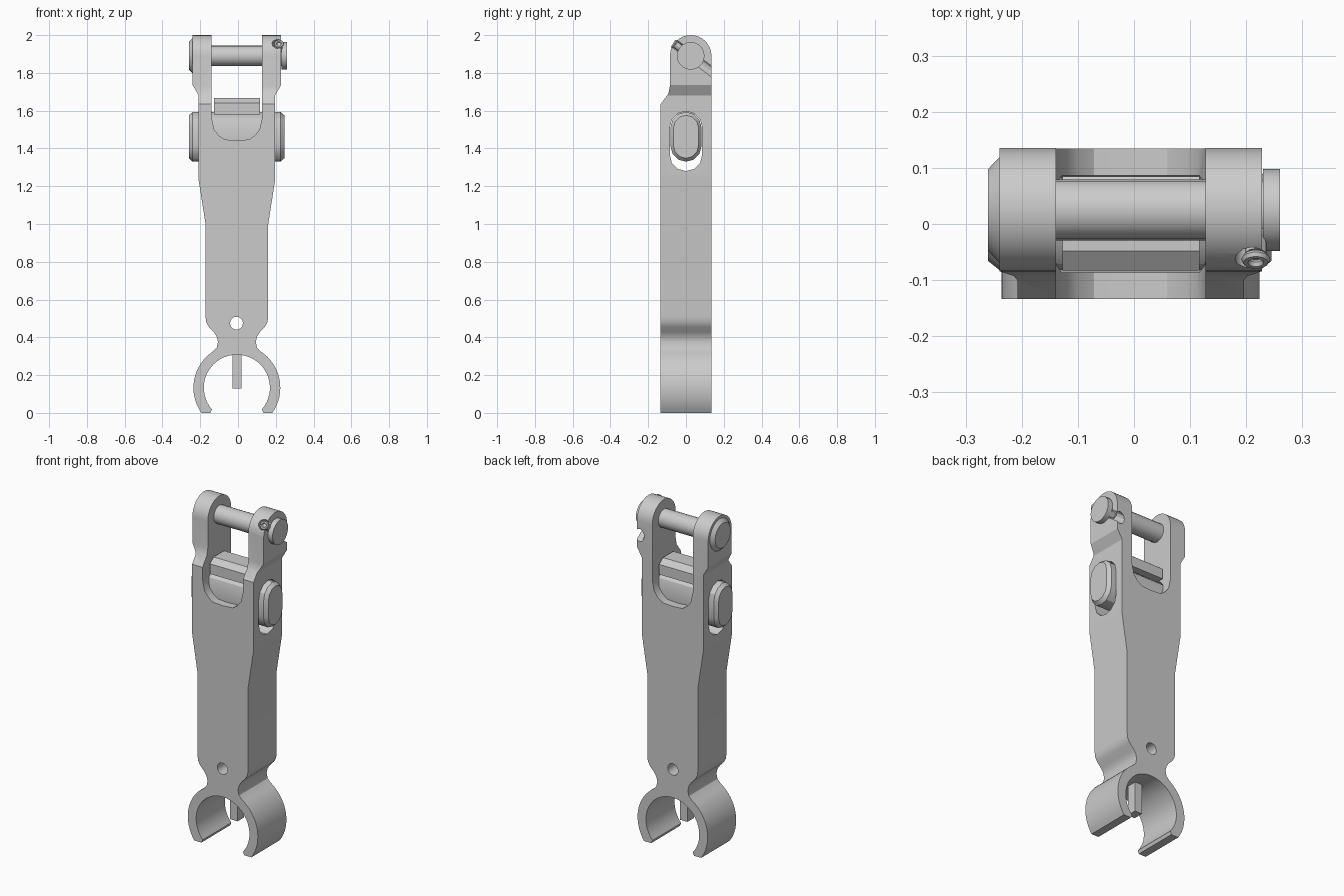
import bpy, bmesh
from math import sin, cos, pi, radians, asin, atan2
from mathutils import Vector

if "Cube" in bpy.data.objects:
    bpy.data.objects.remove(bpy.data.objects["Cube"])

CX = -0.006           # body symmetry line in x
PY, PZ = 0.025, 1.89  # upper pin axis


def loft(name, rings):
    """Skin a list of closed point loops and cap both ends."""
    bm = bmesh.new()
    vs = [[bm.verts.new(p) for p in r] for r in rings]
    n = len(vs[0])
    for a, b in zip(vs, vs[1:]):
        for i in range(n):
            j = (i + 1) % n
            bm.faces.new((a[i], a[j], b[j], b[i]))
    bm.faces.new(vs[0][::-1])
    bm.faces.new(vs[-1])
    bmesh.ops.recalc_face_normals(bm, faces=bm.faces)
    me = bpy.data.meshes.new(name)
    bm.to_mesh(me)
    bm.free()
    ob = bpy.data.objects.new(name, me)
    bpy.context.collection.objects.link(ob)
    return ob


def activate(ob):
    bpy.ops.object.select_all(action='DESELECT')
    ob.select_set(True)
    bpy.context.view_layer.objects.active = ob


def boolean(ob, cutter, op='DIFFERENCE'):
    m = ob.modifiers.new(op, 'BOOLEAN')
    m.operation, m.object, m.solver = op, cutter, 'EXACT'
    activate(ob)
    bpy.ops.object.modifier_apply(modifier=m.name)
    bpy.data.objects.remove(cutter)


def along_x(pts, x):
    return [(x, y, z) for y, z in pts]


def along_y(pts, y):
    return [(x, y, z) for x, z in pts]


def arc(cx, cy, r, a0, a1, n):
    return [(cx + r * cos(a0 + (a1 - a0) * i / n), cy + r * sin(a0 + (a1 - a0) * i / n))
            for i in range(n + 1)]


def circle(cx, cy, r, n=24):
    return arc(cx, cy, r, 0, 2 * pi * (n - 1) / n, n - 1)


def stadium(hw, z0, z1, n=6):
    return arc(0, z1 - hw, hw, 0, pi, n) + arc(0, z0 + hw, hw, pi, 2 * pi, n)


# body: half of the front outline, mirrored
RC = 0.133
inner = arc(0, RC, 0.175, pi / 2, atan2(-0.113, 0.13), 18)
outer = arc(0, RC, 0.23, -asin(RC / 0.23), atan2(0.192, 0.125), 16)
half = inner + [(0.14, 0)] + outer + [
    (0.107, 0.345), (0.1, 0.375), (0.107, 0.405), (0.122, 0.428), (0.148, 0.455),
    (0.162, 0.48), (0.166, 0.51), (0.166, 1.0), (0.202, 1.23), (0.202, 1.68),
    (0.234, 1.735), (0.234, 2.02), (0.133, 2.02), (0.133, 1.56), (0.12, 1.5),
    (0.095, 1.468), (0.065, 1.447), (0, 1.443)]
outline = [(CX + x, z) for x, z in half]
outline += [(CX - x, z) for x, z in half[-2:0:-1]]
body = loft("clevis_body", [along_y(outline, -0.135), along_y(outline, 0.135)])

# side shape of the body: stepped front and round arm tops
side = [(-0.134, -0.1), (0.134, -0.1)] + arc(PY, PZ, 0.11, 0, pi, 16) + [
    (-0.085, 1.73), (-0.093, 1.69), (-0.134, 1.635)]
boolean(body, loft("side_cut", [along_x(side, -0.5), along_x(side, 0.5)]), 'INTERSECT')

# cross slot, lower hole and retaining pin groove
slot = stadium(0.086, 1.28, 1.597)
boolean(body, loft("slot_cut", [along_x(slot, -0.5), along_x(slot, 0.5)]))
hole = circle(-0.008, 0.475, 0.034, 20)
boolean(body, loft("hole_cut", [along_y(hole, -0.5), along_y(hole, 0.5)]))


def diagonal_rod(name, x, r, t0, t1, n=12):
    """Rod leaning down towards the back through the pin axis."""
    d, u = Vector((0, 0.8, -0.6)), Vector((0, 0.6, 0.8))
    c = Vector((x, PY, PZ))
    return loft(name, [[c + d * t + u * (r * sin(2 * pi * i / n)) + Vector((r * cos(2 * pi * i / n), 0, 0))
                        for i in range(n)] for t in (t0, t1)])


boolean(body, diagonal_rod("groove_cut", 0.21, 0.03, -0.3, 0.3))

# locking bar through the cross slot, with chamfered ends
parts = [body]
full, small = stadium(0.082, 1.33, 1.593), stadium(0.066, 1.348, 1.576)
parts.append(loft("locking_bar", [along_x(small, -0.26), along_x(full, -0.24),
                                  along_x(full, 0.225), along_x(small, 0.245)]))

# chamfered tab on top of the bar
tab = [(-0.083, 1.58), (0.085, 1.58), (0.085, 1.64), (0.05, 1.667), (-0.048, 1.667), (-0.083, 1.64)]
parts.append(loft("bar_tab", [along_x(tab, -0.127), along_x(tab, 0.117)]))

# upper pin with chamfered head on the left and a collar on the right
steps = [(-0.26, 0.073), (-0.24, 0.094), (-0.2, 0.094), (-0.2, 0.054),
         (0.23, 0.054), (0.23, 0.073), (0.26, 0.073)]
parts.append(loft("upper_pin", [along_x(circle(PY, PZ, r, 20), x) for x, r in steps]))

# retaining pin with its eye
parts.append(diagonal_rod("retaining_pin", 0.217, 0.019, -0.1, 0.07))
bpy.ops.mesh.primitive_torus_add(major_radius=0.018, minor_radius=0.008, major_segments=14,
                                 minor_segments=6, location=(0.217, -0.063, 1.952),
                                 rotation=(radians(60), 0, 0))
eye = bpy.context.object
eye.name = "retaining_pin_eye"
parts.append(eye)

# small post inside the clip ring
post = [(-0.03, 0.13), (0.018, 0.13), (0.018, 0.32), (-0.03, 0.32)]
parts.append(loft("clip_post", [along_y(post, -0.03), along_y(post, 0.03)]))

for ob in parts:
    activate(ob)
    bpy.ops.object.shade_smooth_by_angle(angle=radians(30))
